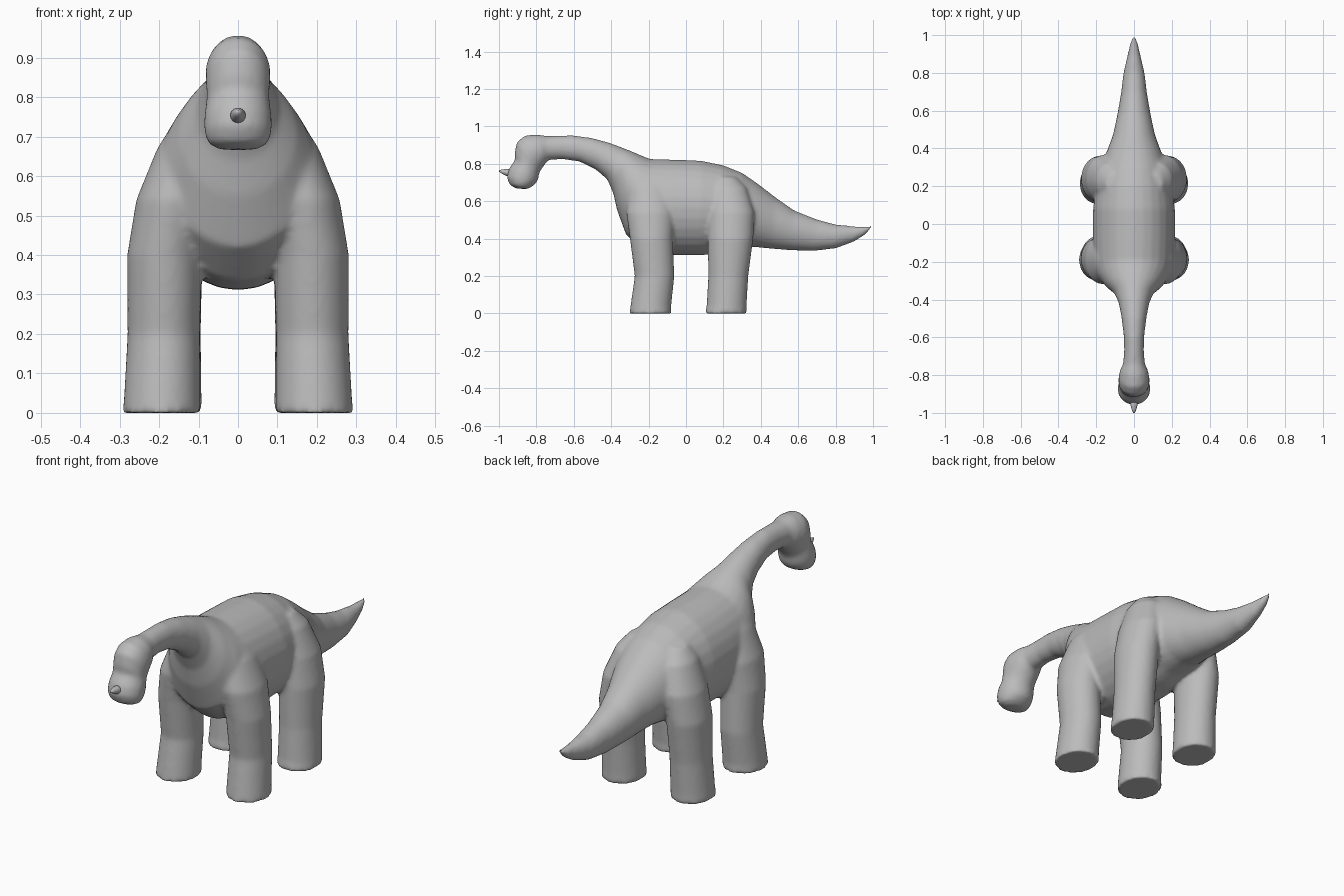
import bpy
import bmesh
from math import cos, sin, pi
from mathutils import Vector

default_cube = bpy.data.objects.get("Cube")
if default_cube:
    bpy.data.objects.remove(default_cube)

# One plain grey skin
grey = bpy.data.materials.new("plain_grey")
grey.use_nodes = True
skin = (0.5, 0.5, 0.5, 1)
grey.diffuse_color = skin
grey.node_tree.nodes["Principled BSDF"].inputs["Base Color"].default_value = skin

SIDES = 28


def loft(bm, rings):
    """Skin a list of point rings and cap both ends."""
    loops = [[bm.verts.new(point) for point in ring] for ring in rings]
    for lower, upper in zip(loops, loops[1:]):
        for i in range(SIDES):
            j = (i + 1) % SIDES
            bm.faces.new((lower[i], lower[j], upper[j], upper[i]))
    bm.faces.new(loops[0])
    bm.faces.new(loops[-1])


def ellipse(center, side, up):
    """Ring of points around a center, spanned by two half axes."""
    angles = [2 * pi * i / SIDES for i in range(SIDES)]
    return [center + side * cos(a) + up * sin(a) for a in angles]


def spine_ring(top_y, top_z, low_y, low_z, half_width):
    """Upright section between an upper and a lower outline point."""
    top, low = Vector((0, top_y, top_z)), Vector((0, low_y, low_z))
    return ellipse((top + low) / 2, Vector((half_width, 0, 0)), (top - low) / 2)


def leg_ring(side, x, y, z, width, depth):
    """Level section of a leg on the given side."""
    return ellipse(Vector((side * x, y, z)), Vector((width, 0, 0)), Vector((0, depth, 0)))


def make_object(name, bm):
    bmesh.ops.recalc_face_normals(bm, faces=bm.faces)
    mesh = bpy.data.meshes.new(name)
    bm.to_mesh(mesh)
    bm.free()
    obj = bpy.data.objects.new(name, mesh)
    bpy.context.collection.objects.link(obj)
    mesh.materials.append(grey)
    for face in mesh.polygons:
        face.use_smooth = True
    return obj


# Outline sections: upper y, upper z, lower y, lower z, half width
tail = [
    (1.0, .472, .995, .462, .007), (.96, .466, .96, .422, .02),
    (.9, .466, .9, .384, .033), (.8, .476, .8, .348, .056),
    (.7, .503, .68, .334, .069), (.58, .55, .56, .338, .09),
    (.48, .62, .46, .346, .112), (.38, .697, .37, .355, .147),
]
trunk = [
    (.3, .752, .28, .345, .178), (.2, .792, .2, .323, .202),
    (.08, .817, .08, .311, .217), (-.08, .823, -.08, .312, .217),
    (-.19, .826, -.22, .335, .212), (-.23, .841, -.32, .42, .19),
    (-.28, .863, -.368, .55, .15), (-.34, .887, -.388, .64, .105),
]
neck = [
    (-.41, .913, -.42, .715, .082), (-.5, .938, -.48, .768, .067),
    (-.6, .952, -.57, .812, .055), (-.68, .951, -.66, .825, .052),
    (-.745, .949, -.735, .82, .058),
]
head = [
    (-.8, .958, -.752, .8, .074), (-.865, .95, -.763, .785, .082),
    (-.905, .915, -.772, .772, .082), (-.917, .855, -.782, .755, .079),
    (-.914, .82, -.788, .742, .081), (-.947, .775, -.788, .725, .086),
    (-.959, .73, -.798, .7, .086), (-.943, .688, -.823, .678, .077),
    (-.91, .669, -.85, .665, .047),
]

# Leg sections from sole to hip: x, y, z, half width, half depth
front_leg = [
    (.193, -.19, 0, .099, .113), (.192, -.188, .04, .097, .109),
    (.188, -.168, .2, .092, .106), (.186, -.185, .4, .095, .115),
    (.165, -.19, .54, .093, .13), (.13, -.19, .67, .075, .11),
    (.1, -.19, .74, .06, .07),
]
rear_leg = [
    (.19, .213, 0, .099, .112), (.189, .217, .04, .097, .107),
    (.186, .226, .2, .092, .107), (.185, .238, .4, .095, .122),
    (.16, .24, .54, .093, .125), (.125, .225, .67, .075, .1),
    (.1, .21, .73, .05, .06),
]

# Body: tail, trunk, neck, head and legs fused into one soft skin
body_mesh = bmesh.new()
loft(body_mesh, [spine_ring(*s) for s in tail + trunk + neck + head])
for side in (-1, 1):
    for leg in (front_leg, rear_leg):
        loft(body_mesh, [leg_ring(side, *s) for s in leg])
body = make_object("body", body_mesh)
remesh = body.modifiers.new("fuse", "REMESH")
remesh.mode = "VOXEL"
remesh.voxel_size = 0.01
remesh.use_smooth_shade = True
soften = body.modifiers.new("soften", "SMOOTH")
soften.factor = 0.5
soften.iterations = 8

# Pointed nose tip
nose_mesh = bmesh.new()
nose_rings = [(-.935, .752, .02), (-.958, .754, .019), (-.985, .759, .011), (-1.0, .762, .004)]
loft(nose_mesh, [
    ellipse(Vector((0, y, z)), Vector((r, 0, 0)), Vector((0, 0, r)))
    for y, z, r in nose_rings
])
make_object("nose_tip", nose_mesh)
